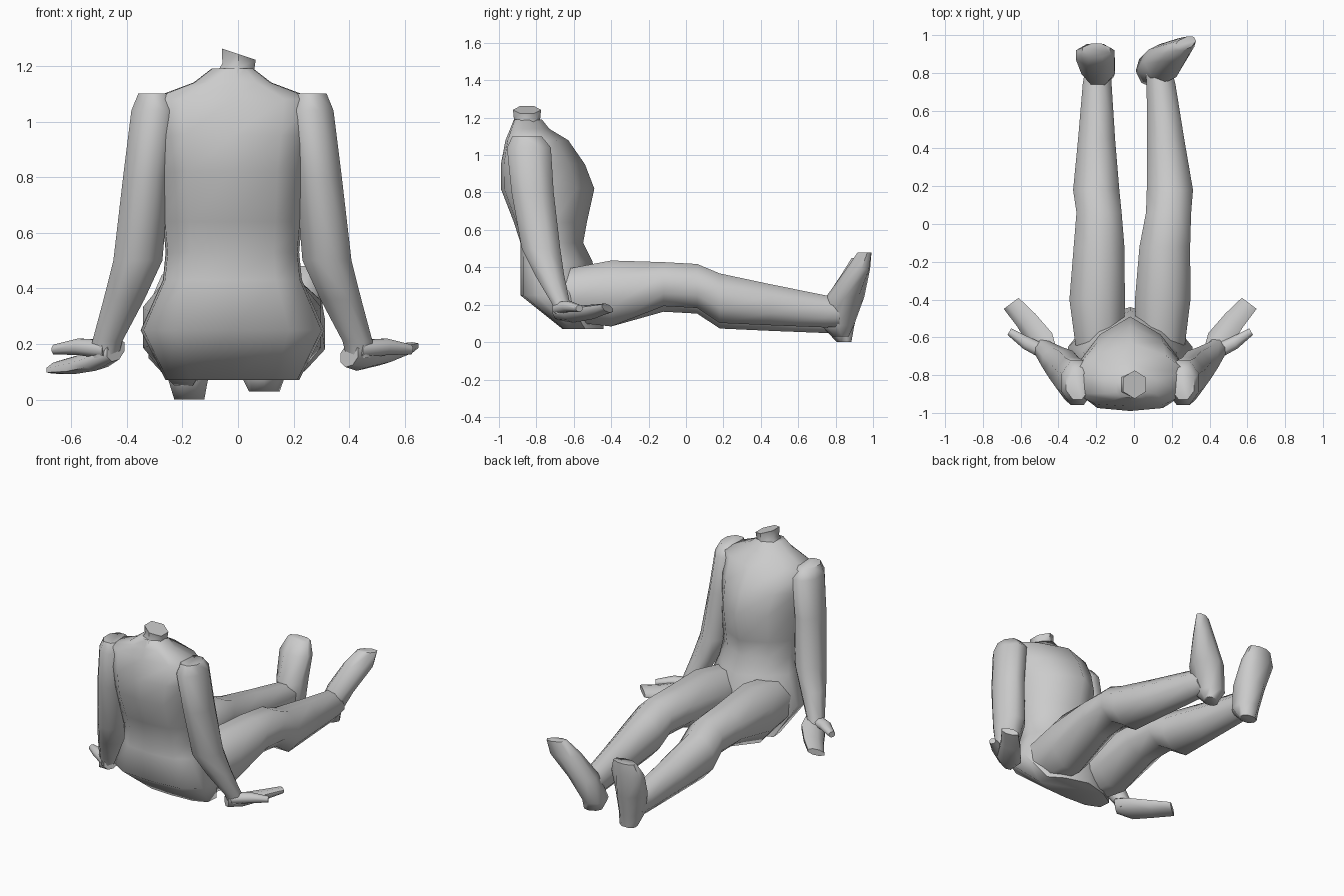
import bpy
import math
from mathutils import Vector

old = bpy.data.objects.get("Cube")
if old:
    bpy.data.objects.remove(old, do_unlink=True)

grey = bpy.data.materials.new("clay_grey")
grey.use_nodes = True
colour = (0.6, 0.6, 0.6, 1)
grey.diffuse_color = colour
grey.node_tree.nodes["Principled BSDF"].inputs["Base Color"].default_value = colour

X, Y, Z = Vector((1, 0, 0)), Vector((0, 1, 0)), Vector((0, 0, 1))
MID = -0.02  # body centre line


def round_section(sides):
    step = math.tau / sides
    return [(math.cos((i + 0.5) * step), math.sin((i + 0.5) * step)) for i in range(sides)]


# Flat back, pointed chest
half = [(0.62, -0.93), (0.97, -0.6), (1, 0.1), (0.62, 0.62)]
TRUNK = [(0, -1)] + half + [(0, 1)] + [(-u, v) for u, v in reversed(half)]
LIMB = round_section(8)
# Stretch the limb section so its flats reach the full radius
LIMB = [(u * 1.06, v * 1.06) for u, v in LIMB]


def loft(name, stations, u_axis, v_axis, section=LIMB):
    """Skin a section along stations of (x, y, z, u radius, v radius)."""
    verts, faces, n = [], [], len(section)
    for x, y, z, ru, rv in stations:
        centre = Vector((x, y, z))
        verts += [centre + u_axis * (u * ru) + v_axis * (v * rv) for u, v in section]
    for r in range(len(stations) - 1):
        for i in range(n):
            j = (i + 1) % n
            faces.append((r * n + i, r * n + j, (r + 1) * n + j, (r + 1) * n + i))
    last = (len(stations) - 1) * n
    faces.append(tuple(reversed(range(n))))
    faces.append(tuple(range(last, last + n)))
    mesh = bpy.data.meshes.new(name)
    mesh.from_pydata(verts, [], faces)
    mesh.materials.append(grey)
    obj = bpy.data.objects.new(name, mesh)
    bpy.context.collection.objects.link(obj)
    # Consistent outward normals
    bpy.ops.object.select_all(action="DESELECT")
    obj.select_set(True)
    bpy.context.view_layer.objects.active = obj
    bpy.ops.object.mode_set(mode="EDIT")
    bpy.ops.mesh.select_all(action="SELECT")
    bpy.ops.mesh.normals_make_consistent(inside=False)
    bpy.ops.object.mode_set(mode="OBJECT")
    bpy.ops.object.shade_smooth_by_angle(angle=math.radians(62))
    return obj


# Torso from seat to collar: height, half width, back y, front y
torso = [
    (0.07, 0.24, -0.66, -0.44), (0.25, 0.33, -0.885, -0.46), (0.43, 0.25, -0.885, -0.5),
    (0.53, 0.24, -0.885, -0.55), (0.64, 0.25, -0.92, -0.53), (0.82, 0.26, -0.99, -0.49),
    (0.95, 0.28, -0.99, -0.54), (1.08, 0.3, -0.965, -0.63), (1.14, 0.14, -0.94, -0.73),
    (1.19, 0.075, -0.92, -0.77),
]
loft("torso", [(MID, (b + f) / 2, z, w, (f - b) / 2) for z, w, b, f in torso], X, Y, TRUNK)

# Neck stump, cut at a slant
loft("neck", [(-0.01, -0.85, 1.13, 0.09, 0.09), (0, -0.85, 1.19, 0.065, 0.07),
              (0.003, -0.85, 1.242, 0.07, 0.075)],
     Vector((1, 0, -0.33)), Y, round_section(6))

# Arms: distance from the centre line, y, z, radii
arm = [
    (0.28, -0.85, 1.1, 0.06, 0.08), (0.28, -0.84, 1.04, 0.085, 0.12),
    (0.31, -0.82, 0.8, 0.085, 0.115), (0.34, -0.775, 0.5, 0.09, 0.105),
    (0.39, -0.73, 0.36, 0.075, 0.08), (0.45, -0.67, 0.21, 0.055, 0.05),
    (0.46, -0.65, 0.15, 0.05, 0.05),
]
# Palm with fingers, then thumb
hand = [
    (0.42, -0.69, 0.17, 0.04, 0.04), (0.47, -0.62, 0.15, 0.072, 0.04),
    (0.55, -0.51, 0.145, 0.06, 0.032), (0.63, -0.42, 0.15, 0.05, 0.02),
]
thumb = [
    (0.45, -0.68, 0.18, 0.04, 0.035), (0.55, -0.63, 0.19, 0.035, 0.03),
    (0.64, -0.57, 0.18, 0.02, 0.018),
]
for side, s, slope in (("left", 1, 0.2), ("right", -1, -0.2)):
    def mirrored(rows, tilt=0):
        return [(MID + s * d, y, z + tilt * (d - 0.47), u, v) for d, y, z, u, v in rows]
    loft(side + "_arm", mirrored(arm), X, Y)
    across = Vector((s * 0.8, -0.6, 0.25 * s))
    loft(side + "_hand", mirrored(hand, slope), across, Z)
    loft(side + "_thumb", mirrored(thumb), Vector((s * -0.5, 0.87, 0)), Z)

# Legs: left x, right x, y, z, radii
leg = [
    (0.14, -0.18, -0.66, 0.25, 0.13, 0.14), (0.152, -0.195, -0.4, 0.26, 0.15, 0.18),
    (0.163, -0.185, -0.12, 0.31, 0.137, 0.12), (0.183, -0.185, 0.06, 0.3, 0.122, 0.12),
    (0.19, -0.2, 0.18, 0.235, 0.125, 0.135), (0.168, -0.198, 0.45, 0.2, 0.1, 0.112),
    (0.143, -0.195, 0.74, 0.165, 0.078, 0.088), (0.13, -0.19, 0.82, 0.16, 0.07, 0.08),
]
loft("left_leg", [(a, y, z, u, v) for a, b, y, z, u, v in leg], X, Z)
loft("right_leg", [(b, y, z - (0.03 if y > -0.3 else 0), u, v) for a, b, y, z, u, v in leg], X, Z)

# Feet from heel to toes, the left one rolled outwards
loft("right_foot", [
    (-0.175, 0.845, 0, 0.055, 0.04), (-0.18, 0.815, 0.08, 0.075, 0.085),
    (-0.19, 0.835, 0.22, 0.09, 0.1), (-0.205, 0.895, 0.37, 0.105, 0.06),
    (-0.2, 0.92, 0.45, 0.075, 0.035)], X, Y)
loft("left_foot", [
    (0.095, 0.825, 0.03, 0.055, 0.04), (0.09, 0.81, 0.09, 0.075, 0.085),
    (0.15, 0.85, 0.24, 0.085, 0.1), (0.23, 0.92, 0.39, 0.09, 0.055),
    (0.27, 0.955, 0.48, 0.06, 0.03)], Vector((0.9, 0.43, 0)), Vector((-0.43, 0.9, 0)))
